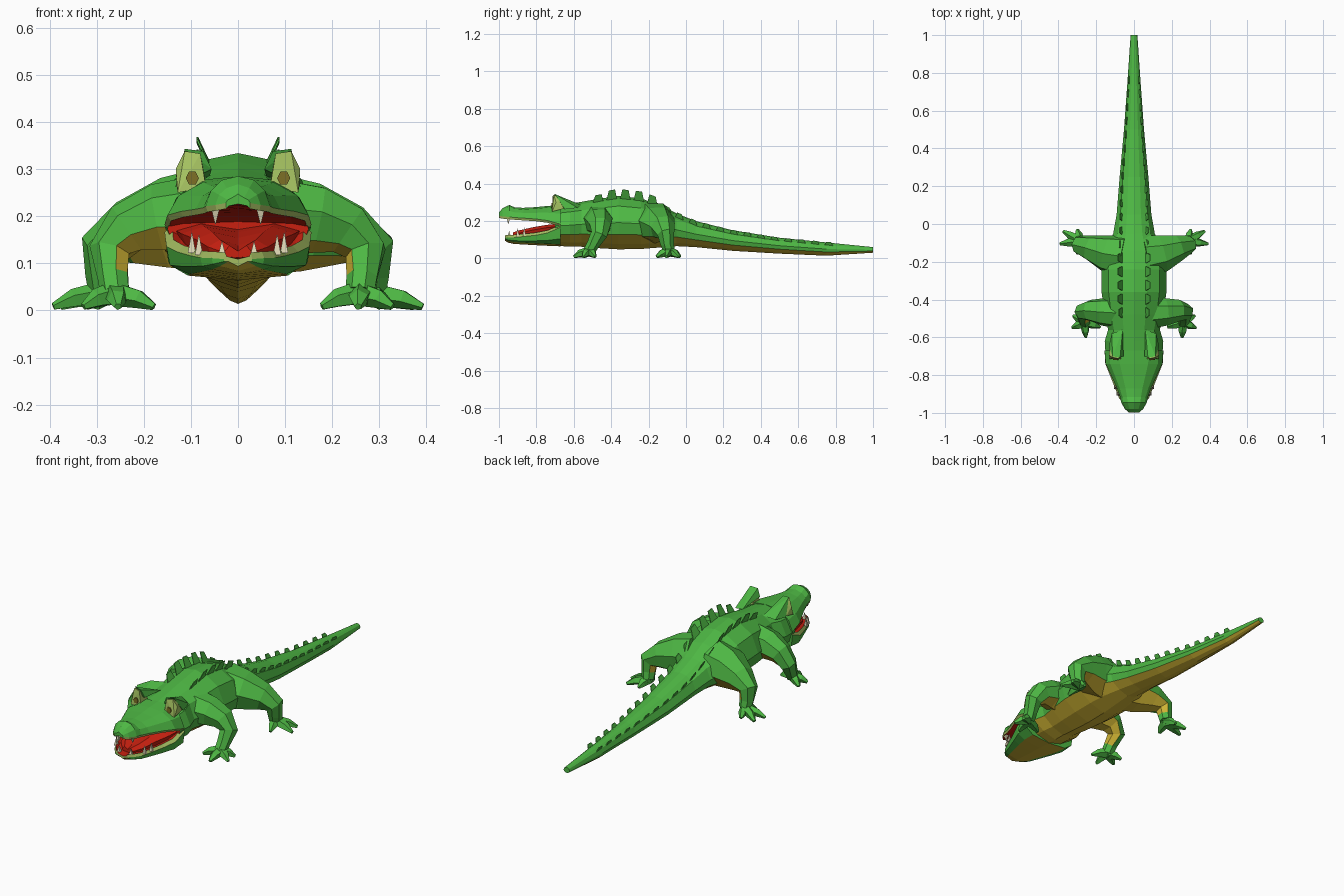
import bpy, bmesh, math
from mathutils import Vector

if "Cube" in bpy.data.objects:
    bpy.data.objects.remove(bpy.data.objects["Cube"])


def material(name, r, g, b):
    lin = [((c / 255 + 0.055) / 1.055) ** 2.4 for c in (r, g, b)]
    m = bpy.data.materials.new(name)
    m.diffuse_color = (*lin, 1)
    m.use_nodes = True
    m.node_tree.nodes["Principled BSDF"].inputs["Base Color"].default_value = m.diffuse_color
    return m


MATS = [material("skin green", 78, 184, 68), material("belly yellow", 208, 180, 52),
        material("lip pale green", 165, 190, 98), material("mouth red", 200, 32, 16),
        material("tooth ivory", 222, 215, 180), material("eye pale green", 170, 200, 100),
        material("pupil brown", 125, 112, 38)]
GREEN, BELLY, LIP, RED, TOOTH, EYE, PUPIL = range(7)


def finish(bm, name):
    bmesh.ops.recalc_face_normals(bm, faces=bm.faces)
    me = bpy.data.meshes.new(name)
    bm.to_mesh(me)
    bm.free()
    for m in MATS:
        me.materials.append(m)
    ob = bpy.data.objects.new(name, me)
    bpy.context.collection.objects.link(ob)
    return ob


def loft(bm, rings, mats, caps=(0, 0)):
    """Skin a list of closed rings; mats gives one material per ring side."""
    vs = [[bm.verts.new(p) for p in r] for r in rings]
    n = len(vs[0])
    for a, b in zip(vs, vs[1:]):
        for i in range(n):
            j = (i + 1) % n
            bm.faces.new((a[i], a[j], b[j], b[i])).material_index = mats[i % len(mats)]
    bm.faces.new(vs[0]).material_index = caps[0]
    bm.faces.new(vs[-1]).material_index = caps[1]


def sym_loft(name, stations, half, seg, caps):
    """Loft from half profiles half(w, top, bot) running top to bottom."""
    rings = []
    for y, w, t, b in stations:
        h = half(w, t, b)
        rings.append([(x, y, z) for x, z in h] + [(-x, y, z) for x, z in h[-2:0:-1]])
    bm = bmesh.new()
    loft(bm, rings, seg + seg[::-1], caps)
    return finish(bm, name)


def tube(bm, path, sides, mat=GREEN):
    """Faceted limb; path holds (x, y, z, radius)."""
    pts = [Vector(p[:3]) for p in path]
    rings = []
    for i, p in enumerate(pts):
        d = (pts[min(i + 1, len(pts) - 1)] - pts[max(i - 1, 0)]).normalized()
        u = d.cross(Vector((0, 1, 0.01))).normalized()
        v = d.cross(u)
        rings.append([p + path[i][3] * (u * math.cos(a) + v * math.sin(a))
                      for a in (2 * math.pi * (k + 0.5) / sides for k in range(sides))])
    loft(bm, rings, [mat], (mat, mat))


def hull(bm, pts):
    vs = [bm.verts.new(p) for p in pts]
    return [f for f in bmesh.ops.convex_hull(bm, input=vs)["geom"]
            if isinstance(f, bmesh.types.BMFace)]


# Body and tail: y, half width, top, bottom
BODY = [(-.70, .150, .28, .068), (-.62, .155, .292, .062), (-.56, .137, .302, .062),
        (-.48, .155, .316, .055), (-.36, .172, .334, .048), (-.24, .172, .320, .050),
        (-.14, .150, .285, .058), (-.05, .110, .240, .065), (.05, .092, .200, .060),
        (.25, .076, .150, .040), (.50, .053, .110, .025), (.75, .035, .085, .014),
        (1.0, .018, .060, .030)]
PROF = [(0, 1), (.4, .95), (.78, .81), (1, .5), (.9, .28), (.5, .1), (0, 0)]
sym_loft("body_and_tail", BODY, lambda w, t, b: [(x * w, b + z * (t - b)) for x, z in PROF],
         [GREEN] * 4 + [BELLY] * 2, (RED, GREEN))

# Upper jaw with raised nostril bump
sym_loft("upper_jaw",
         [(-.67, .156, .285, .170), (-.74, .150, .280, .190), (-.80, .122, .274, .198),
          (-.87, .090, .270, .203), (-.915, .074, .272, .206), (-.945, .068, .285, .209),
          (-.98, .048, .268, .212), (-.999, .026, .247, .216)],
         lambda w, t, b: [(0, t), (.5 * w, t - .008), (.84 * w, b + .6 * (t - b)), (w, b + .012),
                          (.95 * w, b), (.75 * w, b + .006), (0, b + .010)],
         [GREEN] * 3 + [LIP] + [RED] * 2, (GREEN, GREEN))

# Lower jaw with lip and red mouth floor
sym_loft("lower_jaw",
         [(-.67, .156, .180, .064), (-.74, .152, .150, .067), (-.80, .128, .138, .070),
          (-.87, .100, .130, .074), (-.92, .080, .126, .077), (-.952, .056, .125, .084),
          (-.968, .030, .123, .094)],
         lambda w, t, b: [(0, t - .014), (.80 * w, t - .008), (.90 * w, t), (w, t - .014),
                          (.95 * w, b + .35 * (t - b)), (.68 * w, b + .010), (0, b)],
         [RED, RED, LIP, GREEN, GREEN, BELLY], (GREEN, LIP))

# Tongue
sym_loft("tongue",
         [(-.68, .135, .186, .12), (-.75, .120, .178, .12), (-.82, .090, .166, .11),
          (-.89, .064, .150, .11), (-.925, .030, .138, .11)],
         lambda w, t, b: [(0, t - .012), (.6 * w, t), (w, t - .015), (.85 * w, b), (0, b)],
         [RED] * 4, (RED, RED))

# Teeth: x, y, root z, tip z
bm = bmesh.new()
for s in (-1, 1):
    for x, y, z0, z1 in [(.048, -.95, .215, .183), (.034, -.945, .115, .146),
                         (.083, -.90, .118, .160), (.098, -.865, .122, .165)]:
        tube(bm, [(s * x, y, z0, .012), (s * x, y, z1, .001)], 4, TOOTH)
finish(bm, "teeth")

# Eye bulges with green lids running back over the skull
bm = bmesh.new()
for s in (-1, 1):
    for pts, mat in [([(.068, -.716, .262), (.080, -.713, .333), (.113, -.706, .338),
                       (.132, -.695, .300), (.128, -.716, .250), (.078, -.66, .320),
                       (.110, -.66, .320), (.130, -.655, .265), (.068, -.66, .27)], EYE),
                     ([(.074, -.708, .338), (.113, -.700, .343), (.056, -.700, .300),
                       (.060, -.56, .285), (.118, -.58, .270), (.070, -.64, .310),
                       (.112, -.645, .308), (.133, -.648, .262)], GREEN)]:
        for f in hull(bm, [(s * x, y, z) for x, y, z in pts]):
            f.material_index = mat
finish(bm, "eyes")

bm = bmesh.new()
for s in (-1, 1):
    ring = [(s * (.097 + .014 * math.cos(a)), .016 * math.sin(a) + .281)
            for a in (k * math.pi / 3 for k in range(6))]
    for f in hull(bm, [(x, y, z) for x, z in ring for y in (-.7195, -.711)]):
        f.material_index = PUPIL
finish(bm, "pupils")


# Back plates: two rows of outward leaning trapezoids following the body
def surface(y, x):
    for a, b in zip(BODY, BODY[1:]):
        if a[0] <= y <= b[0]:
            k = (y - a[0]) / (b[0] - a[0])
            w, t, bot = (a[i] + k * (b[i] - a[i]) for i in (1, 2, 3))
            x = min(x, .75 * w)
            for (x0, z0), (x1, z1) in zip(PROF, PROF[1:]):
                if x0 <= x / w <= x1:
                    return x, bot + (t - bot) * (z0 + (z1 - z0) * (x / w - x0) / (x1 - x0))


bm = bmesh.new()
for i in range(18):
    y = -.47 + .0725 * i
    x, z = surface(y, .064)
    slope = (surface(y + .02, .064)[1] - surface(y - .02, .064)[1]) / .04
    h = .050 if 1 <= i <= 4 else max(.016, .036 - .0015 * i)
    ln = .030 if i < 6 else .023
    for s in (-1, 1):
        hull(bm, [(s * (x + dx * h + e), y + dy, z + dz * h + dy * slope)
                  for e in (-.002, .002)
                  for dx, dy, dz in [(-.1, -ln, -.2), (-.1, ln, -.2),
                                     (.45, ln * .6, 1), (.45, -ln * .5, 1)]])
finish(bm, "back_plates")

# Legs: limb path plus toe tips spread from the ankle
LEGS = {
    "front_legs": ([(.09, -.47, .20, .085), (.17, -.465, .195, .074), (.235, -.458, .172, .058),
                    (.272, -.465, .125, .045), (.264, -.50, .07, .034), (.260, -.52, .035, .032)],
                   [(.328, -.55), (.255, -.60), (.178, -.545), (.322, -.485)]),
    "hind_legs": ([(.06, -.17, .19, .115), (.15, -.155, .182, .100), (.235, -.125, .163, .070),
                   (.290, -.108, .13, .048), (.288, -.10, .075, .036), (.285, -.09, .038, .032)],
                  [(.392, -.105), (.375, -.038), (.300, -.030), (.300, -.158)]),
}
for name, (path, toes) in LEGS.items():
    bm = bmesh.new()
    for s in (-1, 1):
        tube(bm, [(s * x, y, z, r) for x, y, z, r in path], 7)
        ax, ay = path[-1][:2]
        for tx, ty in toes:
            mx, my = ax + .6 * (tx - ax), ay + .6 * (ty - ay)
            tube(bm, [(s * ax, ay, .036, .027), (s * mx, my, .025, .021),
                      (s * tx, ty, .008, .008)], 5)
    bmesh.ops.recalc_face_normals(bm, faces=bm.faces)
    for v in bm.verts:
        v.co.z = max(v.co.z, 0)
    # Yellow on the limb's underside near the body and on its inner face
    for f in bm.faces:
        c = f.calc_center_median()
        inward = f.normal.x * (1 if c.x > 0 else -1) < -.45 and .07 < c.z < .15
        under = f.normal.z < -.5 and c.z > .07 and abs(c.x) < .25
        if inward or under:
            f.material_index = BELLY
    finish(bm, name)
